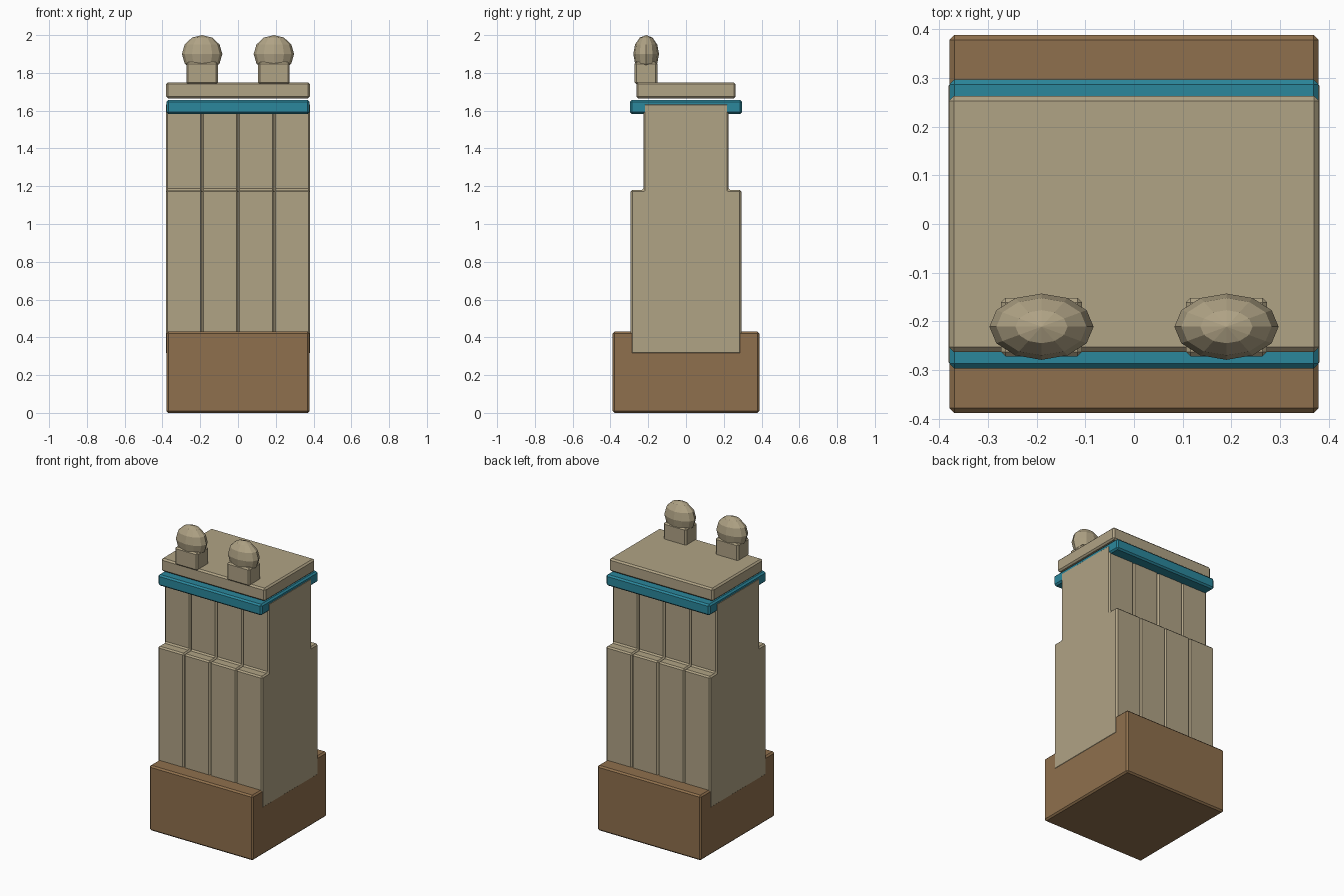
import bpy
import bmesh

cube = bpy.data.objects.get("Cube")
if cube:
    bpy.data.objects.remove(cube, do_unlink=True)


def material(name, colour):
    mat = bpy.data.materials.new(name)
    mat.use_nodes = True
    mat.diffuse_color = (*colour, 1)
    mat.node_tree.nodes["Principled BSDF"].inputs["Base Color"].default_value = (*colour, 1)
    return mat


tan = material("tan stone", (0.434, 0.366, 0.235))
brown = material("brown earth", (0.275, 0.162, 0.074))
teal = material("teal trim", (0.024, 0.242, 0.333))


def finish(bm, name, mat, bevel=0):
    bmesh.ops.recalc_face_normals(bm, faces=bm.faces[:])
    mesh = bpy.data.meshes.new(name)
    bm.to_mesh(mesh)
    bm.free()
    mesh.materials.append(mat)
    obj = bpy.data.objects.new(name, mesh)
    bpy.context.collection.objects.link(obj)
    if bevel:
        mod = obj.modifiers.new("Bevel", 'BEVEL')
        mod.width = bevel
        mod.segments = 1
        mod.limit_method = 'ANGLE'
    return obj


def extrude_x(name, profile, x0, x1, mat, bevel):
    """Extrude a (y, z) outline from x0 to x1."""
    bm = bmesh.new()
    face = bm.faces.new([bm.verts.new((x0, y, z)) for y, z in profile])
    new = bmesh.ops.extrude_face_region(bm, geom=[face])["geom"]
    verts = [g for g in new if isinstance(g, bmesh.types.BMVert)]
    bmesh.ops.translate(bm, verts=verts, vec=(x1 - x0, 0, 0))
    return finish(bm, name, mat, bevel)


def block(name, half_x, y0, y1, z0, z1, mat, bevel=0.01, x=0):
    outline = [(y0, z0), (y1, z0), (y1, z1), (y0, z1)]
    return extrude_x(name, outline, x - half_x, x + half_x, mat, bevel)


# Base, trim band and floating top slab
block("base", 0.379, -0.388, 0.388, 0, 0.43, brown)
block("trim_band", 0.379, -0.297, 0.297, 1.583, 1.656, teal)
block("top_slab", 0.38, -0.263, 0.263, 1.665, 1.75, tan)

# Four stepped wall columns side by side
half = [(0.293, 0.31), (0.293, 1.18), (0.225, 1.18), (0.225, 1.64)]
stepped = half + [(-y, z) for y, z in reversed(half)]
width = 0.1905
for i in range(4):
    left = (i - 2) * width
    extrude_x(f"wall_column_{i + 1}", stepped, left, left + width, tan, 0.009)

# Two finials along the front edge
for side, x in (("right", -0.19), ("left", 0.19)):
    block(f"{side}_finial_post", 0.083, -0.272, -0.152, 1.74, 1.857, tan, 0.009, x)
    bm = bmesh.new()
    bmesh.ops.create_uvsphere(bm, u_segments=12, v_segments=6, radius=1)
    bmesh.ops.scale(bm, verts=bm.verts[:], vec=(0.107, 0.068, 0.1))
    bmesh.ops.translate(bm, verts=bm.verts[:], vec=(x, -0.211, 1.9))
    finish(bm, f"{side}_finial_ball", tan)
